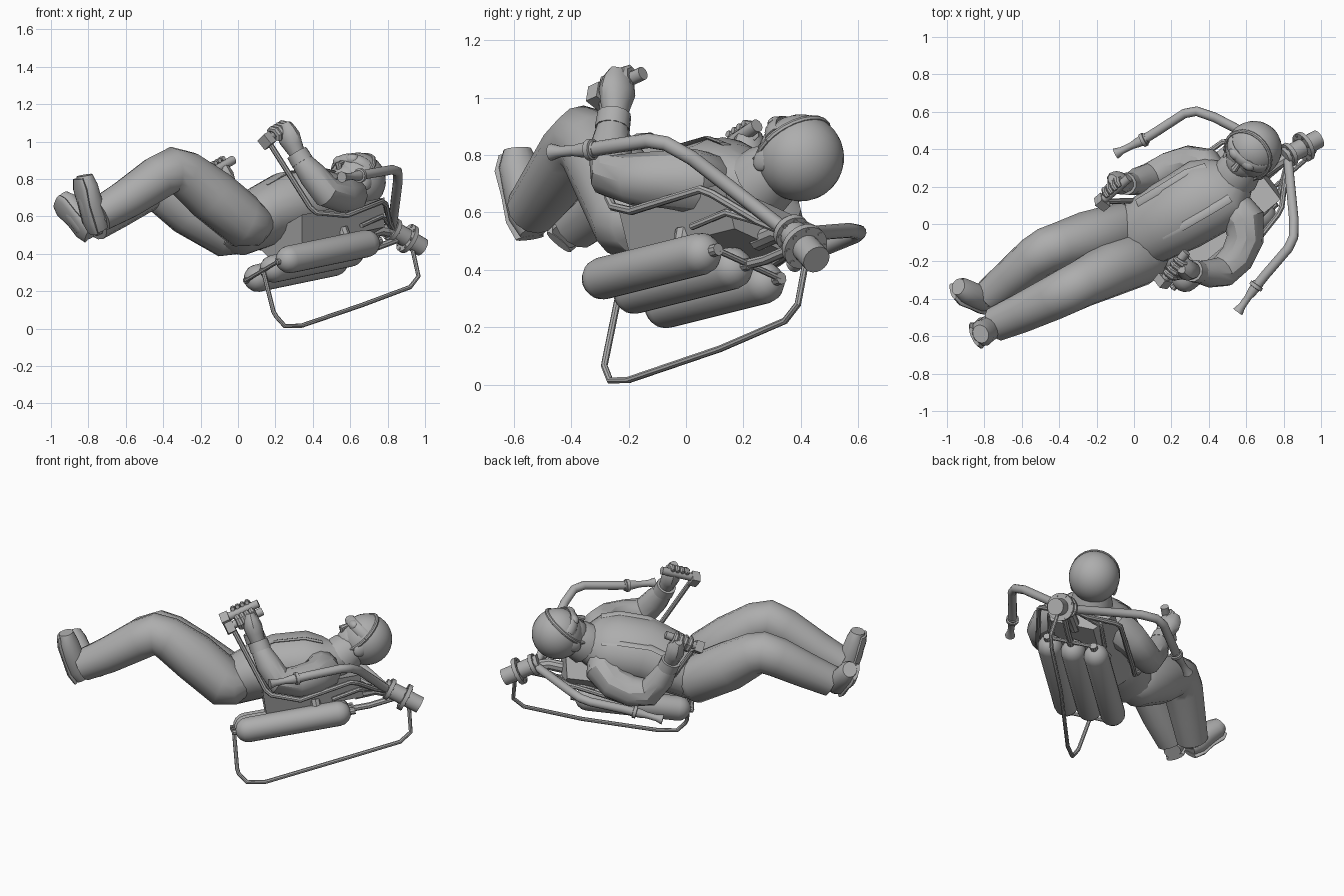
import bpy, bmesh, math
from mathutils import Vector as V, Matrix

cube = bpy.data.objects.get("Cube")
if cube:
    bpy.data.objects.remove(cube, do_unlink=True)

grey = bpy.data.materials.new("plain grey")
grey.use_nodes = True
TONE = (0.42, 0.42, 0.42, 1)
grey.diffuse_color = TONE
grey.node_tree.nodes["Principled BSDF"].inputs["Base Color"].default_value = TONE

# Body axes of the reclining pilot: head direction, right-hand side, belly direction
UP = V((.76, .63, .16)).normalized()
RIGHT = V((-.57, .74, -.34)).normalized()
BELLY = UP.cross(RIGHT).normalized()
HUB = V((.89, .405, .49))


def mirror(p):
    p = V(p)
    return p - 2 * (p - HUB).dot(RIGHT) * RIGHT


def finish(name, bm, angle=35):
    bmesh.ops.recalc_face_normals(bm, faces=bm.faces[:])
    me = bpy.data.meshes.new(name)
    bm.to_mesh(me)
    bm.free()
    me.materials.append(grey)
    me.shade_smooth()
    me.set_sharp_from_angle(angle=math.radians(angle))
    ob = bpy.data.objects.new(name, me)
    bpy.context.collection.objects.link(ob)
    return ob


def loft(name, points, radii, sides=12, ref=RIGHT, angle=35):
    """Skin elliptical rings along a path; radii is one size or one per point."""
    pts = [V(p) for p in points]
    if not isinstance(radii, list):
        radii = [radii] * len(pts)
    bm = bmesh.new()
    rings, ref = [], V(ref)
    for i, (p, size) in enumerate(zip(pts, radii)):
        a, b = size if isinstance(size, tuple) else (size, size)
        before = (p - pts[i - 1]).normalized() if i else V()
        after = (pts[i + 1] - p).normalized() if i < len(pts) - 1 else V()
        t = (before + after).normalized()
        side = ref - ref.dot(t) * t
        if side.length < 0.05:
            side = t.orthogonal()
        ref = side.normalized()
        other = t.cross(ref)
        turns = [2 * math.pi * k / sides for k in range(sides)]
        rings.append([bm.verts.new(p + a * math.cos(w) * ref + b * math.sin(w) * other) for w in turns])
    for lo, hi in zip(rings, rings[1:]):
        for k in range(sides):
            n = (k + 1) % sides
            bm.faces.new((lo[k], lo[n], hi[n], hi[k]))
    bm.faces.new(rings[0])
    bm.faces.new(rings[-1])
    return finish(name, bm, angle)


def both(name, points, radii, **kw):
    """Left-hand part and its mirrored right-hand twin."""
    loft("left_" + name, points, radii, **kw)
    loft("right_" + name, [mirror(p) for p in points], radii, **kw)


def capsule(name, a, b, r, sides=20):
    a, b = V(a), V(b)
    d = (b - a).normalized()
    steps = [math.radians(x) for x in (4, 25, 45, 68, 90)]
    pts = [a - d * r * math.cos(w) for w in steps] + [b + d * r * math.cos(w) for w in reversed(steps)]
    sizes = [r * math.sin(w) for w in steps]
    return loft(name, pts, sizes + sizes[::-1], sides)


def frame(centre, x, y, z, size):
    m = Matrix((x, y, z)).transposed().to_4x4() @ Matrix.Diagonal((*size, 1))
    return Matrix.Translation(centre) @ m


def ball(name, centre, axes, size, seg=20):
    bm = bmesh.new()
    bmesh.ops.create_uvsphere(bm, u_segments=seg, v_segments=seg // 2 + 2, radius=1)
    bm.transform(frame(V(centre), *axes, size))
    return finish(name, bm, 50)


def box(name, centre, axes, size, taper=1):
    bm = bmesh.new()
    bmesh.ops.create_cube(bm, size=1)
    for v in bm.verts:
        if v.co.z < 0:
            v.co.y *= taper
    bm.transform(frame(V(centre), *axes, size))
    return finish(name, bm)


# Torso from crotch to neck
torso = [((-.10, -.13, .51), .09, .07), ((-.05, -.10, .52), .15, .115), ((.0, -.08, .53), .185, .14),
         ((.13, .0, .60), .20, .165), ((.25, .06, .65), .21, .185), ((.40, .15, .675), .215, .185),
         ((.49, .20, .685), .19, .15), ((.55, .26, .70), .11, .10), ((.60, .33, .75), .08, .08)]
loft("torso", [s[0] for s in torso], [s[1:] for s in torso], 20, angle=40)


def on_torso(s, turn, lift):
    c, a, b = s
    w = math.radians(turn)
    return V(c) + (a + lift) * math.cos(w) * RIGHT + (b + lift) * math.sin(w) * BELLY


# Harness straps
for label, turn in (("left", 125), ("right", 55)):
    loft(label + "_harness_strap", [on_torso(s, turn, .0) for s in torso[3:7]], (.026, .007), 8)
loft("collar", [(.545, .26, .70), (.57, .295, .73), (.60, .33, .755)], [.125, .118, .10], 16)

# Head, with helmet, rim, face and goggles
FACE = V((-.5, -.45, .74)).normalized()
CROWN = FACE.cross(RIGHT).normalized()
if CROWN.dot(UP) < 0:
    CROWN.negate()
SIDE = CROWN.cross(FACE)
axes = (SIDE, FACE, CROWN)
SKULL = V((.64, .40, .79))


def head(s, f, c):
    return SKULL + s * SIDE + f * FACE + c * CROWN


ball("helmet", SKULL, axes, (.15, .152, .152), 28)
ball("face", head(0, .06, -.06), axes, (.09, .09, .11))
ball("jaw", head(0, .085, -.125), axes, (.05, .05, .04), 12)
loft("nose", [head(0, .14, .0), head(0, .165, -.05), head(0, .14, -.065)], [.012, .02, .014], 8)
box("mouth", head(0, .125, -.10), axes, (.055, .03, .012))
turns = [math.radians(a) for a in range(0, 361, 15)]
loft("helmet_rim", [head(.136 * math.cos(w), .06, .138 * math.sin(w)) for w in turns], .012, 8, ref=FACE)
arc = [math.radians(a) for a in range(15, 166, 15)]
loft("goggle_frame", [head(.125 * math.cos(w), .05 + .105 * math.sin(w), .015) for w in arc], (.03, .012), 8, ref=CROWN)
for label, s in (("left", -1), ("right", 1)):
    ball(label + "_goggle", head(s * .042, .138, .012), axes, (.042, .03, .03), 14)
    ball(label + "_ear_cup", head(s * .12, .03, -.06), axes, (.02, .04, .05), 14)
    loft(label + "_chin_strap", [head(s * .12, .05, -.06), head(s * .085, .08, -.13), head(0, .09, -.162)], (.012, .009), 8)

# Sleeves, cuffs and hands
both("sleeve", [(.50, .11, .69), (.545, .07, .705), (.588, .02, .71), (.595, -.08, .715), (.55, -.18, .715),
                (.475, -.255, .73), (.40, -.265, .82), (.335, -.255, .90)],
     [.08, .105, .112, .10, .093, .085, .075, .056], sides=12, angle=30)
both("cuff", [(.345, -.257, .89), (.315, -.25, .94)], [.062, .06], sides=12)
both("palm", [(.32, -.25, .93), (.295, -.245, .98), (.275, -.24, 1.02), (.258, -.235, 1.06), (.245, -.23, 1.095)],
     [.042, (.058, .05), (.07, .055), (.062, .045), (.04, .025)], sides=12)

# Control grips, with fingers curled round them
GRIP_A, GRIP_B = V((.16, -.30, 1.015)), V((.28, -.15, 1.085))
GRIP = (GRIP_B - GRIP_A).normalized()
OUT = V((.27, -.235, 1.02)) - (GRIP_A + GRIP_B) / 2
OUT = (OUT - OUT.dot(GRIP) * GRIP).normalized()
OVER = OUT.cross(GRIP)
if OVER.z < 0:
    OVER.negate()
both("grip", [GRIP_A, GRIP_B], .024)
for i in range(4):
    mid = GRIP_A.lerp(GRIP_B, .26 + .15 * i)
    curl = [mid + .036 * (math.cos(w) * OUT + math.sin(w) * OVER) for w in (0, .8, 1.6, 2.4, 3.1)]
    both("finger_%d" % (i + 1), curl, [.02, .02, .019, .017, .012], sides=8)
for label, fn in (("left", V), ("right", mirror)):
    c = fn((.155, -.305, 1.005))
    g = (fn(GRIP_B) - fn(GRIP_A)).normalized()
    x = g.orthogonal().normalized()
    box(label + "_control_box", c, (x, g.cross(x), g), (.065, .065, .05))
both("control_bar", [(.17, -.29, .99), (.385, -.27, .65), (.42, -.255, .62), (.58, -.19, .605), (.77, .05, .68),
                     (.79, .09, .665), (.81, .25, .57), (.84, .37, .52)], .015, sides=8)
both("shoulder_brace", [(.66, .02, .55), (.77, .14, .60), (.82, .34, .54)], .013, sides=8)

# Trouser legs, then boots with soles
legs = {"left": [(.15, -.12, .58), (.10, -.155, .565), (.03, -.185, .575), (-.14, -.25, .715), (-.28, -.32, .825),
                 (-.35, -.355, .848), (-.43, -.395, .805), (-.60, -.475, .69), (-.74, -.535, .61)],
        "right": [(.08, -.03, .55), (.02, -.03, .52), (-.06, -.03, .525), (-.26, -.08, .64), (-.40, -.12, .735),
                  (-.46, -.14, .755), (-.53, -.185, .725), (-.65, -.285, .64), (-.77, -.385, .56)]}
boots = {"left": [(-.74, -.53, .53), (-.765, -.55, .59), (-.79, -.57, .68), (-.81, -.583, .765), (-.82, -.588, .82)],
         "right": [(-.775, -.42, .515), (-.81, -.40, .55), (-.86, -.38, .61), (-.915, -.352, .67), (-.94, -.335, .70)]}
for label, path in legs.items():
    loft(label + "_trouser_leg", path, [.07, .12, .147, .145, .128, .125, .12, .107, .094], 14, angle=40)
    shin = (V(path[-1]) - V(path[-2])).normalized()
    loft(label + "_ankle", [V(path[-1]) - shin * .02, V(path[-1]) + shin * .03], [.075, .06], 10)
    foot = [V(p) for p in boots[label]]
    across = (foot[-1] - foot[0]).cross(shin).normalized()
    loft(label + "_boot", foot, [(.05, .05), (.068, .07), (.068, .066), (.072, .058), (.05, .042)], 14, across, 50)
    loft(label + "_sole", [p + shin * .042 for p in foot],
         [(.055, .016), (.07, .024), (.066, .02), (.077, .022), (.055, .016)], 14, across)

# Back plate, narrower towards the tanks, and three tanks with pipes
box("back_plate", (.46, .10, .515), (UP, RIGHT, BELLY), (.58, .44, .14), .62)
low, high, step = V((.19, -.18, .32)), V((.60, .16, .405)), V((.085, -.11, .05))
for label, k in (("left", 1), ("middle", 0), ("right", -1)):
    a, b = low + k * step, high + k * step
    capsule(label + "_tank", a, b, .074)
    loft(label + "_valve", [b + UP * .06, b + UP * .1], .022, 10)
    loft(label + "_drain", [a - UP * .06, a - UP * .09], .016, 8)
    loft(label + "_tank_bracket", [b - UP * .12, b - UP * .12 + BELLY * .11], .03, 8)
for label, end, shift in (("top", high, .09), ("bottom", low, -.085)):
    loft(label + "_manifold", [end + UP * shift + step * k for k in (-1, -.5, 0, .5, 1)], .011, 8)
loft("feed_pipe", [high + UP * .09, high + UP * .19, HUB], .018, 8)
loft("hub_mount", [(.66, .25, .50), (.76, .32, .53), (.86, .385, .51)], .035, 10)

# Rocket hub with bolted flanges
A, B = V((.80, .355, .545)), V((.985, .455, .435))
AXIS = (B - A).normalized()
loft("hub", [A, B], .05, 20)
for label, t, r in (("front", .15, .066), ("rear", .58, .082)):
    c = A.lerp(B, t)
    loft(label + "_flange", [c - AXIS * .012, c + AXIS * .012], r, 24)
    x = AXIS.orthogonal().normalized()
    y = AXIS.cross(x)
    for k in range(8):
        w = k * math.pi / 4
        p = c + (r - .013) * (math.cos(w) * x + math.sin(w) * y)
        loft("%s_bolt_%d" % (label, k + 1), [p - AXIS * .016, p + AXIS * .016], .008, 6)

# Thrust arms ending in flared nozzles
both("thrust_arm", [(.86, .39, .51), (.825, .33, .55), (.855, .02, .79), (.853, -.07, .84), (.825, -.13, .85),
                    (.70, -.275, .828), (.66, -.325, .82)], .026, sides=12)
tip, base = V((.555, -.47, .81)), V((.665, -.315, .82))
both("nozzle", [base.lerp(tip, t) for t in (0, .05, .06, .16, .17, .3, .5, .8, 1)],
     [.03, .03, .038, .038, .028, .026, .019, .02, .03], sides=14)

# Ground rail under the tanks
loft("ground_rail", [(.135, -.235, .31), (.19, -.28, .09), (.205, -.285, .065), (.25, -.265, .014), (.34, -.20, .016),
                     (.66, .12, .125), (.92, .345, .222), (.965, .39, .28), (.93, .42, .44)], .012, 8)
